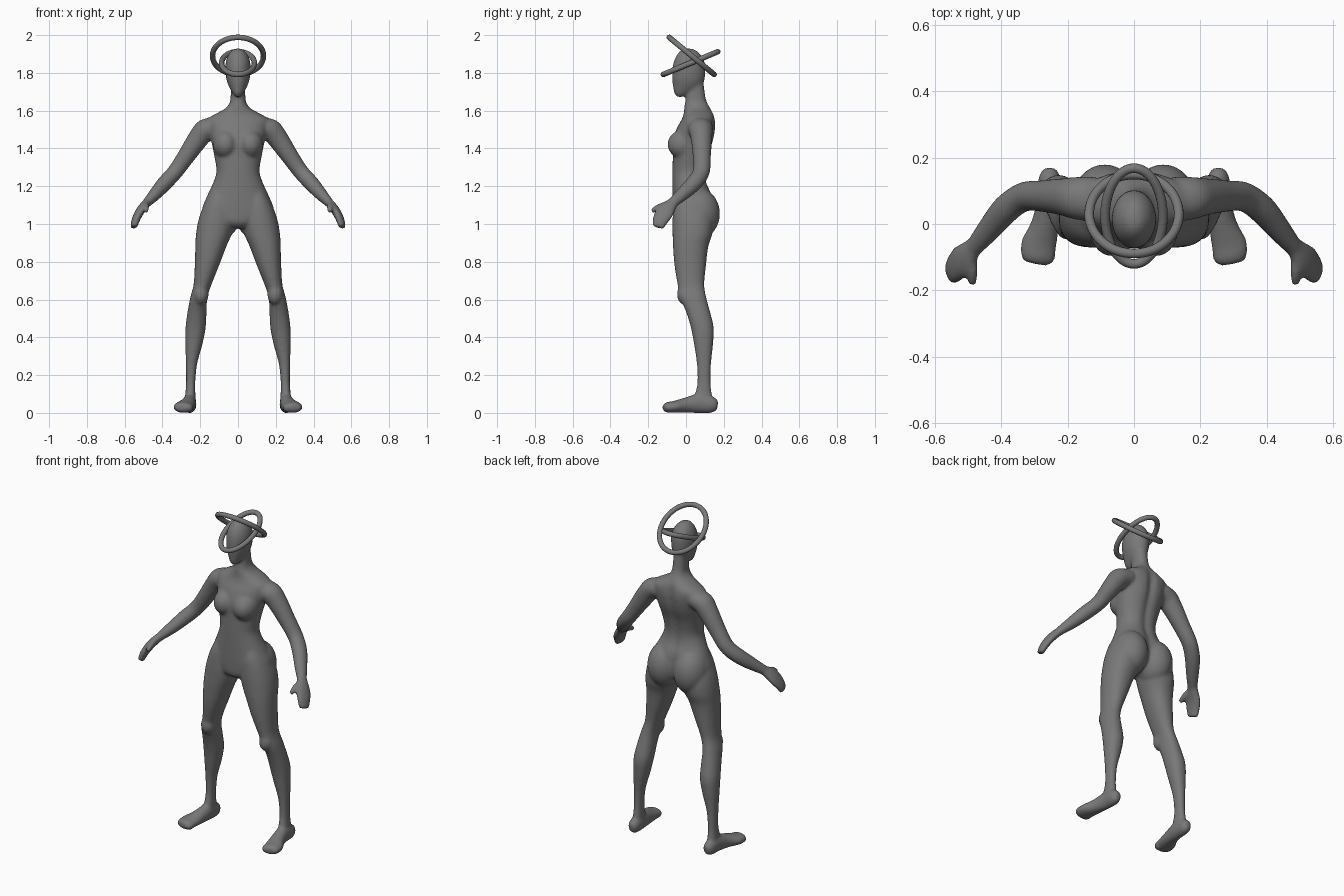
import bpy, bmesh, math
from mathutils import Vector, Matrix

N = 32
bm = bmesh.new()
grey = bpy.data.materials.new("dark_grey")
grey.diffuse_color = (0.19, 0.19, 0.19, 1)


def loft(rings, side=1, steps=5):
    """Skin smoothly interpolated cross-sections into a closed solid."""
    fine = []
    for i in range(len(rings) - 1):
        a, b = rings[max(i - 1, 0)], rings[i]
        c, d = rings[i + 1], rings[min(i + 2, len(rings) - 1)]
        for s in range(steps):
            t = s / steps
            fine.append([0.5 * (2 * q + (r - p) * t + (2 * p - 5 * q + 4 * r - u) * t * t
                                + (3 * q - p - 3 * r + u) * t ** 3)
                         for p, q, r, u in zip(a, b, c, d)])
    fine.append(rings[-1])
    vs = [[bm.verts.new((v.x * side, v.y, v.z)) for v in r] for r in fine]
    faces = [bm.faces.new(vs[0]), bm.faces.new(vs[-1])]
    for a, b in zip(vs, vs[1:]):
        for k in range(N):
            faces.append(bm.faces.new((a[k], a[(k + 1) % N], b[(k + 1) % N], b[k])))
    bmesh.ops.recalc_face_normals(bm, faces=faces)


def oval(z, x0, x1, y0, y1, groove=0.0, p=2.2):
    """Horizontal rounded section, optionally with a spine groove at the back."""
    out = []
    for k in range(N):
        a = 2 * math.pi * k / N
        c, s = math.cos(a), math.sin(a)
        x = (x0 + x1) / 2 + (x1 - x0) / 2 * math.copysign(abs(c) ** (2 / p), c)
        y = (y0 + y1) / 2 + (y1 - y0) / 2 * math.copysign(abs(s) ** (2 / p), s)
        if s > 0:
            y -= groove * math.exp(-(x / 0.025) ** 2)
        out.append(Vector((x, y, z)))
    return out


def tube(points, hint, side):
    """Elliptical sections (x, y, z, wide, thin) along a path."""
    P = [Vector(p[:3]) for p in points]
    rings = []
    for i, p in enumerate(points):
        t = (P[min(i + 1, len(P) - 1)] - P[max(i - 1, 0)]).normalized()
        w = Vector(hint)
        w = (w - t * w.dot(t)).normalized()
        n = t.cross(w)
        rings.append([P[i] + w * p[3] * math.cos(2 * math.pi * k / N)
                      + n * p[4] * math.sin(2 * math.pi * k / N) for k in range(N)])
    loft(rings, side)


def ball(x, y, z, rx, ry, rz):
    m = Matrix.Translation((x, y, z)) @ Matrix.Diagonal((rx, ry, rz, 1))
    bmesh.ops.create_uvsphere(bm, u_segments=32, v_segments=20, radius=1, matrix=m)


# torso and neck: z, half width, front, back, spine groove
torso = [(0.98, 0.05, -0.04, 0.07, 0), (1.01, 0.12, -0.066, 0.12, 0), (1.07, 0.188, -0.071, 0.145, 0.01),
         (1.15, 0.163, -0.072, 0.14, 0.014), (1.22, 0.131, -0.072, 0.112, 0.014), (1.28, 0.114, -0.072, 0.106, 0.014),
         (1.36, 0.126, -0.07, 0.12, 0.015), (1.44, 0.142, -0.07, 0.148, 0.018), (1.51, 0.158, -0.047, 0.159, 0.018),
         (1.555, 0.162, -0.022, 0.156, 0.014), (1.585, 0.115, -0.012, 0.147, 0.008), (1.61, 0.07, -0.01, 0.13, 0),
         (1.64, 0.045, -0.006, 0.113, 0), (1.68, 0.039, 0, 0.102, 0), (1.76, 0.037, 0.01, 0.092, 0)]
loft([oval(z, -w, w, f, b, g) for z, w, f, b, g in torso])

# head
head = [(1.673, 0.015, -0.05, -0.015), (1.69, 0.028, -0.062, 0.02), (1.72, 0.045, -0.068, 0.075),
        (1.76, 0.06, -0.073, 0.097), (1.80, 0.066, -0.074, 0.102), (1.85, 0.066, -0.068, 0.1),
        (1.89, 0.054, -0.052, 0.083), (1.917, 0.034, -0.03, 0.057), (1.929, 0.014, -0.008, 0.03)]
loft([oval(z, -w, w, f, b, 0, 2) for z, w, f, b in head])

# leg: z, inner x, outer x, front, back
leg = [(1.2, 0.05, 0.125, -0.04, 0.08), (1.12, 0.03, 0.172, -0.064, 0.12), (1.03, 0.016, 0.207, -0.071, 0.145),
       (0.95, 0.032, 0.222, -0.071, 0.14), (0.88, 0.062, 0.226, -0.069, 0.118), (0.78, 0.1, 0.229, -0.061, 0.106),
       (0.68, 0.14, 0.235, -0.045, 0.097), (0.61, 0.162, 0.253, -0.031, 0.108), (0.53, 0.167, 0.268, 0.002, 0.129),
       (0.45, 0.171, 0.278, 0.026, 0.147), (0.36, 0.189, 0.279, 0.043, 0.143), (0.26, 0.216, 0.276, 0.057, 0.133),
       (0.16, 0.226, 0.275, 0.06, 0.131), (0.09, 0.225, 0.28, 0.045, 0.138), (0.03, 0.225, 0.285, 0.04, 0.145)]
# foot, arm, hand and thumb: x, y, z, wide, thin
foot = [(0.253, 0.168, 0.04, 0.018, 0.025), (0.254, 0.14, 0.043, 0.033, 0.043), (0.257, 0.07, 0.05, 0.036, 0.051),
        (0.268, 0.0, 0.041, 0.042, 0.041), (0.286, -0.06, 0.032, 0.054, 0.032),
        (0.293, -0.1, 0.029, 0.05, 0.028), (0.297, -0.12, 0.028, 0.034, 0.018)]
arm = [(0.12, 0.075, 1.515, 0.068, 0.055), (0.175, 0.078, 1.495, 0.064, 0.06), (0.215, 0.082, 1.446, 0.056, 0.055),
       (0.275, 0.084, 1.358, 0.048, 0.047), (0.333, 0.081, 1.276, 0.045, 0.042), (0.388, 0.042, 1.216, 0.044, 0.041),
       (0.44, -0.02, 1.157, 0.037, 0.034), (0.48, -0.068, 1.115, 0.03, 0.025), (0.495, -0.085, 1.10, 0.03, 0.021)]
hand = [(0.475, -0.06, 1.12, 0.025, 0.023), (0.502, -0.092, 1.09, 0.043, 0.024), (0.523, -0.114, 1.06, 0.05, 0.023),
        (0.542, -0.136, 1.02, 0.044, 0.021), (0.552, -0.151, 0.982, 0.033, 0.017)]
thumb = [(0.49, -0.095, 1.10, 0.02, 0.018), (0.486, -0.14, 1.09, 0.019, 0.017), (0.486, -0.182, 1.068, 0.014, 0.013)]

for s in (1, -1):
    loft([oval(z, a, b, f, k) for z, a, b, f, k in leg], s)
    tube(foot, (1, 0, 0), s)
    tube(arm, (0, 1, 0), s)
    tube(hand, (-0.3, -0.75, 0.4), s)
    tube(thumb, (0, 0, 1), s)
    ball(s * 0.066, -0.012, 1.422, 0.068, 0.086, 0.078)   # breast
    ball(s * 0.088, 0.065, 1.055, 0.1, 0.115, 0.135)      # buttock
    ball(s * 0.197, 0.0, 0.628, 0.042, 0.049, 0.058)      # knee
    ball(s * 0.262, -0.094, 0.027, 0.026, 0.032, 0.025)   # big toe

# fuse all anatomy into one smooth skin
mesh = bpy.data.meshes.new("body")
bm.to_mesh(mesh)
bm.free()
mesh.materials.append(grey)
body = bpy.data.objects.new("body", mesh)
bpy.context.collection.objects.link(body)
fuse = body.modifiers.new("fuse", 'REMESH')
fuse.mode = 'VOXEL'
fuse.voxel_size = 0.007
fuse.use_smooth_shade = True
soft = body.modifiers.new("soften", 'SMOOTH')
soft.factor = 0.5
soft.iterations = 16


# two tilted elliptical rings around the head
def ring(name, a, b, y, z, tilt):
    curve = bpy.data.curves.new(name, 'CURVE')
    curve.dimensions = '3D'
    curve.bevel_depth = 0.0145
    curve.bevel_resolution = 4
    sp = curve.splines.new('POLY')
    sp.points.add(63)
    for k, p in enumerate(sp.points):
        t = 2 * math.pi * k / 64
        p.co = (a * math.cos(t), b * math.sin(t), 0, 1)
    sp.use_cyclic_u = True
    curve.materials.append(grey)
    ob = bpy.data.objects.new(name, curve)
    bpy.context.collection.objects.link(ob)
    ob.location = (0, y, z)
    ob.rotation_euler.x = math.radians(tilt)
    bpy.ops.object.select_all(action='DESELECT')
    ob.select_set(True)
    bpy.context.view_layer.objects.active = ob
    bpy.ops.object.convert(target='MESH')
    bpy.ops.object.shade_smooth()


ring("narrow_ring", 0.087, 0.156, 0.024, 1.852, 22.7)
ring("wide_ring", 0.135, 0.154, 0.03, 1.89, -39.5)
